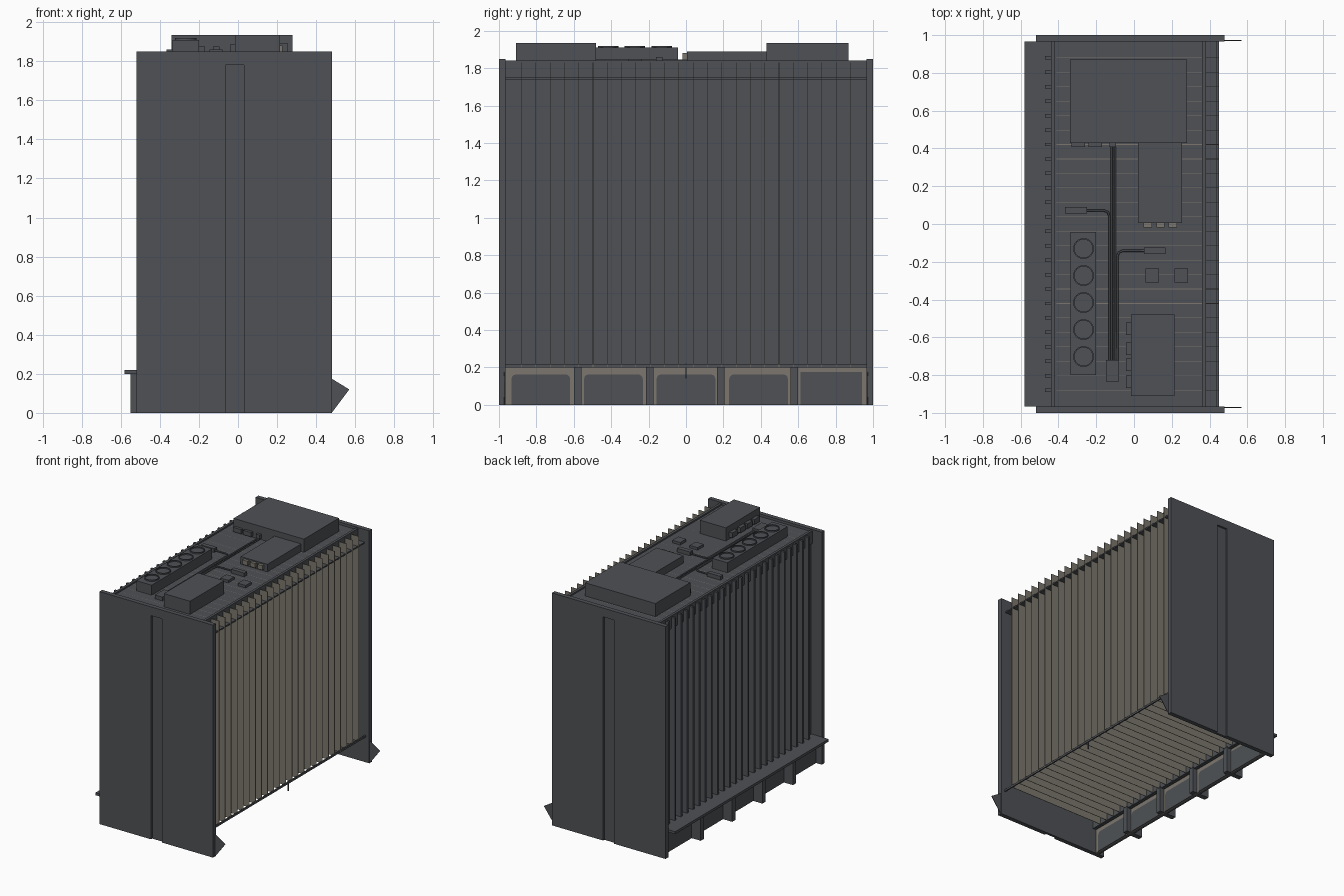
import bpy, bmesh, math
from mathutils import Vector

cube = bpy.data.objects.get("Cube")
if cube:
    bpy.data.objects.remove(cube, do_unlink=True)


def material(name, rgb):
    m = bpy.data.materials.new(name)
    m.use_nodes = True
    m.diffuse_color = (*rgb, 1)
    m.node_tree.nodes["Principled BSDF"].inputs["Base Color"].default_value = (*rgb, 1)
    return m


GRAY = material("slate gray", (0.077, 0.083, 0.092))
BEIGE = material("warm beige gray", (0.2, 0.184, 0.156))


def finish(name, bm, mat):
    bmesh.ops.recalc_face_normals(bm, faces=bm.faces)
    me = bpy.data.meshes.new(name)
    bm.to_mesh(me)
    bm.free()
    me.materials.append(mat)
    ob = bpy.data.objects.new(name, me)
    bpy.context.collection.objects.link(ob)
    return ob


def add_box(bm, x, y, z):
    """Add a box given by its (min, max) ranges."""
    for v in bmesh.ops.create_cube(bm, size=1)["verts"]:
        v.co = Vector([(r[0] + r[1]) / 2 + c * (r[1] - r[0]) for c, r in zip(v.co, (x, y, z))])


def boxes(name, mat, *ranges):
    bm = bmesh.new()
    for r in ranges:
        add_box(bm, *r)
    return finish(name, bm, mat)


def prism(name, mat, points, offset):
    """Extrude a flat outline along an offset."""
    bm = bmesh.new()
    face = bm.faces.new([bm.verts.new(p) for p in points])
    new = bmesh.ops.extrude_face_region(bm, geom=[face])["geom"]
    bmesh.ops.translate(bm, vec=offset, verts=[g for g in new if isinstance(g, bmesh.types.BMVert)])
    return finish(name, bm, mat)


def cable(name, points):
    cu = bpy.data.curves.new(name, "CURVE")
    cu.dimensions = "3D"
    cu.bevel_depth = 0.006
    cu.bevel_resolution = 1
    sp = cu.splines.new("POLY")
    sp.points.add(len(points) - 1)
    for p, (x, y) in zip(sp.points, points):
        p.co = (x, y, 1.84, 1)
    cu.materials.append(GRAY)
    bpy.context.collection.objects.link(bpy.data.objects.new(name, cu))


INNER = 0.965
WALL = (-INNER, INNER)
TRAY = 1.83

# End panels with a shallow vertical groove, and thin corner feet
for side, label in ((-1, "front"), (1, "back")):
    ys = sorted((side * INNER, side * 0.985))
    boxes(label + "_panel_core", GRAY, ((-0.52, 0.48), ys, (0, 1.85)))
    outline = [(-0.52, 0), (-0.065, 0), (-0.065, 1.78), (0.03, 1.78),
               (0.03, 0), (0.48, 0), (0.48, 1.85), (-0.52, 1.85)]
    prism(label + "_panel_face", GRAY, [(x, side * 0.985, z) for x, z in outline], (0, side * 0.015, 0))
    prism(label + "_foot", GRAY, [(x, side * 0.97, z) for x, z in ((0.47, 0), (0.48, 0), (0.57, 0.12), (0.48, 0.175), (0.47, 0.175))],
          (0, side * 0.004, 0))

# Blades, and the ribs on their closed side
PITCH = 0.0765
rows = [(i - 11.5) * PITCH for i in range(24)]
boxes("blades", BEIGE, *[((-0.41, 0.45), (y - 0.0015, y + 0.0015), (0.2, TRAY)) for y in rows])
boxes("side_ribs", GRAY, *[((-0.47, -0.42), (y - 0.009, y + 0.009), (0.22, TRAY)) for y in rows])
boxes("side_wall", GRAY, ((-0.425, -0.41), WALL, (0.2, 1.8)))
boxes("lower_rail", GRAY, ((0.44, 0.45), WALL, (0.2, 0.215)))
boxes("center_peg", GRAY, ((0.44, 0.448), (-0.004, 0.004), (0.14, 0.22)))

# Top tray
boxes("tray", GRAY, ((-0.42, 0.36), WALL, (1.745, TRAY)))
boxes("tray_plate", GRAY, ((-0.44, 0.44), WALL, (1.74, 1.75)))
boxes("tray_rails", GRAY, ((0.36, 0.38), WALL, (1.74, 1.842)), ((-0.44, -0.42), WALL, (1.74, 1.842)))

# Ledge, plenum wall and posts under the blades
boxes("ledge", GRAY, ((-0.58, -0.43), WALL, (0.2, 0.22)))
boxes("plenum_outer_wall", GRAY, ((-0.47, -0.45), WALL, (0, 0.2)))
boxes("plenum_inner_wall", BEIGE, ((-0.45, -0.44), WALL, (0, 0.2)))
boxes("posts", GRAY, *[((-0.55, -0.4), (y - 0.02, y + 0.02), (0, 0.21)) for y in (-0.58, -0.195, 0.185, 0.58)])
for i in range(5):
    yc, last = (i - 2) * 0.388, i == 4
    r, top, w = (0.001, 0.175, 0.165) if last else (0.025, 0.163, 0.157)
    arc = [math.radians(a) for a in range(0, 91, 30)]
    half = [(w - r + r * math.cos(a), top - r + r * math.sin(a)) for a in arc]
    pts = [(w, 0)] + half + [(-y, z) for y, z in reversed(half)] + [(-w, 0)]
    prism("plenum_window_%d" % (i + 1), GRAY, [(-0.44, yc + y, z) for y, z in pts], (0.006, 0, 0))

# Equipment on the tray
boxes("large_unit", GRAY, ((-0.34, 0.28), (0.43, 0.87), (TRAY, 1.935)))
boxes("middle_unit", GRAY, ((0.02, 0.255), (0.005, 0.43), (TRAY, 1.89)))
boxes("end_unit", GRAY, ((-0.015, 0.215), (-0.91, -0.48), (TRAY, 1.935)))
boxes("end_unit_sockets", GRAY, *[((-0.042, -0.015), (y - 0.033, y + 0.033), (1.845, 1.885))
                                  for y in (-0.555, -0.66, -0.745, -0.835)])
boxes("middle_unit_sockets", BEIGE, *[((x - 0.022, x + 0.022), (-0.018, 0.005), (1.845, 1.88))
                                      for x in (0.073, 0.14, 0.205)])
boxes("large_unit_sockets", GRAY, *[((x - w, x + w), (0.408, 0.43), (1.84, 1.875))
                                    for x, w in ((-0.295, 0.035), (-0.205, 0.035), (-0.112, 0.017))])
boxes("small_chips", GRAY, *[((x - 0.035, x + 0.035), (-0.31, -0.235), (TRAY, 1.85)) for x in (0.097, 0.25)])
boxes("connectors", GRAY, ((-0.365, -0.25), (0.055, 0.09), (TRAY, 1.86)),
      ((0.052, 0.167), (-0.16, -0.125), (TRAY, 1.86)),
      ((-0.147, -0.08), (-0.835, -0.72), (TRAY, 1.86)))

# Fan bank with five raised rings
boxes("fan_bank", GRAY, ((-0.335, -0.2), (-0.8, -0.042), (TRAY, 1.91)))
bm = bmesh.new()
for i in range(5):
    yc = -0.13 - i * 0.143
    loops = []
    for r, z in ((0.055, 1.909), (0.055, 1.92), (0.048, 1.92), (0.048, 1.911)):
        loops.append([bm.verts.new((-0.267 + r * math.cos(k * math.pi / 12),
                                    yc + r * math.sin(k * math.pi / 12), z)) for k in range(24)])
    for a, b in zip(loops, loops[1:]):
        for k in range(24):
            bm.faces.new((a[k], a[(k + 1) % 24], b[(k + 1) % 24], b[k]))
    bm.faces.new(loops[-1])
finish("fan_rings", bm, GRAY)

# Cables
for i, x in enumerate((-0.118, -0.1)):
    cable("main_cable_%d" % (i + 1), [(x, -0.72), (x, 0.41)])
cable("left_branch_cable", [(-0.13, -0.72), (-0.13, 0.04), (-0.138, 0.063), (-0.16, 0.072), (-0.25, 0.072)])
cable("right_branch_cable", [(-0.088, -0.72), (-0.088, -0.17), (-0.08, -0.15), (-0.06, -0.142), (0.052, -0.142)])
